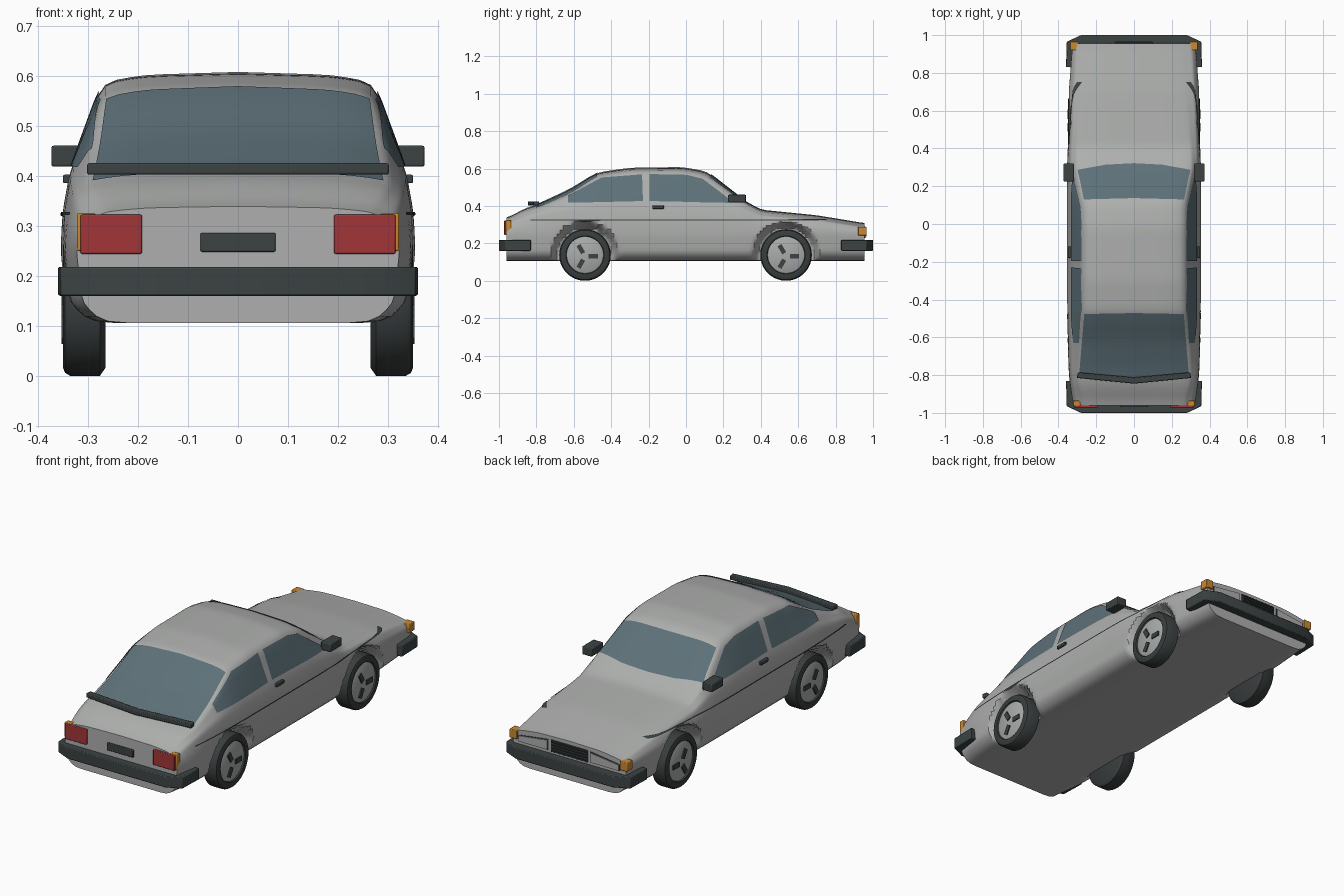
import bpy, bmesh, math
from mathutils import Vector
from mathutils.bvhtree import BVHTree

cube = bpy.data.objects.get("Cube")
if cube:
    bpy.data.objects.remove(cube, do_unlink=True)


def material(name, rgb):
    m = bpy.data.materials.new(name)
    m.use_nodes = True
    m.diffuse_color = (*rgb, 1)
    m.node_tree.nodes["Principled BSDF"].inputs["Base Color"].default_value = (*rgb, 1)
    return m


paint = material("grey paint", (0.42, 0.43, 0.42))
glass = material("tinted glass", (0.11, 0.165, 0.19))
trim = material("dark trim", (0.045, 0.055, 0.055))
rubber = material("tyre rubber", (0.04, 0.047, 0.047))
alloy = material("wheel alloy", (0.40, 0.41, 0.41))
red = material("tail red", (0.36, 0.035, 0.04))
amber = material("amber", (0.60, 0.25, 0.03))
made = []


def finish(name, bm, mat, bevel=0):
    mesh = bpy.data.meshes.new(name)
    bm.to_mesh(mesh)
    bm.free()
    mesh.materials.append(mat)
    ob = bpy.data.objects.new(name, mesh)
    bpy.context.collection.objects.link(ob)
    if bevel:
        mod = ob.modifiers.new("soft edges", 'BEVEL')
        mod.width, mod.segments = bevel, 2
    made.append(ob)
    return ob


def prism(name, outline, axis, lo, hi, mat, bevel=0):
    """Extrude a flat outline along an axis (0 x, 1 y, 2 z)."""
    bm = bmesh.new()
    rings = []
    for h in (lo, hi):
        ring = []
        for p in outline:
            co = list(p)
            co.insert(axis, h)
            ring.append(bm.verts.new(co))
        rings.append(ring)
        bm.faces.new(ring)
    n = len(outline)
    for i in range(n):
        j = (i + 1) % n
        bm.faces.new((rings[0][i], rings[0][j], rings[1][j], rings[1][i]))
    bmesh.ops.recalc_face_normals(bm, faces=bm.faces)
    return finish(name, bm, mat, bevel)


def box(name, x, y, z, mat, bevel=0):
    return prism(name, [(x[0], y[0]), (x[1], y[0]), (x[1], y[1]), (x[0], y[1])],
                 2, z[0], z[1], mat, bevel)


def lerp_list(points, t):
    """Point at fraction t along a list of points."""
    u = t * (len(points) - 1)
    i = min(int(u), len(points) - 2)
    return Vector(points[i]).lerp(Vector(points[i + 1]), u - i)


# Body stations: y, half width, shoulder x z, roof edge x z, crown z
STATIONS = [
    (-0.96, .322, .305, .305, .26, .325, .335),
    (-0.85, .340, .325, .345, .29, .375, .392),
    (-0.79, .346, .330, .360, .30, .388, .408),
    (-0.62, .352, .336, .390, .29, .460, .487),
    (-0.47, .355, .337, .405, .27, .560, .580),
    (-0.30, .355, .337, .405, .27, .585, .604),
    (-0.02, .355, .337, .405, .27, .587, .608),
    (0.11, .355, .337, .405, .27, .563, .585),
    (0.30, .355, .338, .380, .305, .425, .437),
    (0.40, .352, .335, .345, .30, .368, .380),
    (0.70, .346, .322, .325, .27, .337, .350),
    (0.955, .326, .305, .285, .25, .295, .308)]
REAR, NOSE = STATIONS[0][0], STATIONS[-1][0]
WHEEL_Y, WHEEL_Z = (-0.54, 0.535), 0.138


def station(y):
    y = max(REAR, min(NOSE, y))
    for a, b in zip(STATIONS, STATIONS[1:]):
        if y <= b[0]:
            return Vector(a[1:]).lerp(Vector(b[1:]), (y - a[0]) / (b[0] - a[0]))


def half_section(y):
    w, xs, zs, xr, zr, zt = (station(y - .03) + station(y) * 2 + station(y + .03)) / 4
    key = [(0, .106), (w - .055, .106), (w - .012, .145), (w, .25),
           (w - .004, .25 + (zs - .25) * .5), (xs, zs), (xr, zr),
           (xr * .7, zr + (zt - zr) * .72), (0, zt)]
    pts = []
    for a, b, k in zip(key, key[1:], (6, 3, 6, 3, 4, 7, 3, 5)):
        pts += [Vector(a).lerp(Vector(b), i / k) for i in range(k)]
    pts.append(Vector(key[-1]))
    return [pts[0]] + [(a + 2 * b + c) / 4 for a, b, c in zip(pts, pts[1:], pts[2:])] + [pts[-1]]


def tuck(x, y, z):
    """Draw the side panel in around the wheels."""
    d = min(math.hypot(y - wy, z - WHEEL_Z) for wy in WHEEL_Y)
    f = max(0, min(1, (.182 - d) / .038))
    f = f * f * (3 - 2 * f)
    return x + (min(x, .275) - x) * f


# Body shell lofted from tail to nose
bm = bmesh.new()
rings, count = [], 120
for i in range(count + 1):
    y = REAR + (NOSE - REAR) * i / count
    half = [(tuck(p.x, y, p.y), p.y) for p in half_section(y)]
    loop = half + [(-x, z) for x, z in half[-2:0:-1]]
    rings.append([bm.verts.new((x, y, z)) for x, z in loop])
for a, b in zip(rings, rings[1:]):
    for j in range(len(a)):
        k = (j + 1) % len(a)
        bm.faces.new((a[j], a[k], b[k], b[j]))
bm.faces.new(rings[0])
bm.faces.new(rings[-1])
bmesh.ops.recalc_face_normals(bm, faces=bm.faces)
shell = BVHTree.FromBMesh(bm)
finish("body", bm, paint)


def patch(name, lower, upper, side, mat, cols=20, rows=8):
    """Thin panel laid on the body; side 0 casts from above, +-1 from a flank."""
    bm = bmesh.new()
    grid = []
    for r in range(rows + 1):
        row = []
        for c in range(cols + 1):
            p = lerp_list(lower, c / cols).lerp(lerp_list(upper, c / cols), r / rows)
            start = Vector((side, p.x, p.y)) if side else Vector((p.x, p.y, 1))
            ray = Vector((-side, 0, 0)) if side else Vector((0, 0, -1))
            hit, nor = shell.ray_cast(start, ray)[:2]
            if hit is None:
                hit, nor = shell.find_nearest(start)[:2]
            row.append(bm.verts.new(hit + nor * .004))
        grid.append(row)
    out = Vector((side, 0, 0)) if side else Vector((0, 0, 1))
    for a, b in zip(grid, grid[1:]):
        for c in range(cols):
            f = bm.faces.new((a[c], a[c + 1], b[c + 1], b[c]))
            f.normal_update()
            if f.normal.dot(out) < 0:
                f.normal_flip()
    finish(name, bm, mat)


# Windscreen and rear window
patch("windscreen", [(-.297, .285), (-.15, .312), (0, .32), (.15, .312), (.297, .285)],
      [(-.264, .128), (0, .135), (.264, .128)], 0, glass)
patch("rear_window", [(-.29, -.80), (0, -.82), (.29, -.80)],
      [(-.262, -.475), (0, -.47), (.262, -.475)], 0, glass)

# Flank parts on both sides
for s, tag in ((1, "left"), (-1, "right")):
    patch(tag + "_quarter_window", [(-.63, .415), (-.43, .42), (-.23, .425)],
          [(-.63, .452), (-.45, .55), (-.235, .567)], s, glass)
    patch(tag + "_door_window", [(-.195, .425), (-.05, .422), (.09, .418), (.225, .415)],
          [(-.195, .568), (0, .565), (.09, .543), (.238, .43)], s, glass)
    patch(tag + "_side_stripe", [(-.83, .321), (.75, .321)],
          [(-.83, .327), (.75, .327)], s, trim, 70, 1)

    def span(a, b):
        return tuple(sorted((s * a, s * b)))

    box(tag + "_mirror", span(.318, .373), (.225, .32), (.418, .46), trim, .004)
    box(tag + "_door_handle", span(.33, .350), (-.18, -.118), (.385, .402), trim, .003)
    box(tag + "_tail_light", span(.192, .315), (-.972, -.95), (.244, .322), red, .003)
    box(tag + "_rear_indicator", span(.285, .322), (-.964, -.935), (.25, .325), amber, .003)
    box(tag + "_front_indicator", span(.295, .338), (.92, .966), (.243, .288), amber, .003)
    lamp = [(.12, .232), (.29, .232), (.29, .265), (.12, .288)]
    prism(tag + "_headlight_frame", [(s * x, z) for x, z in lamp], 1, .95, .958, trim)
    prism(tag + "_headlight", [(s * (.205 + (x - .205) * .96), .25 + (z - .25) * .88)
                               for x, z in lamp], 1, .955, .962, paint)

# Grille with slats, rear plate
box("grille", (-.105, .105), (.94, .96), (.228, .29), trim, .002)
for i in range(4):
    z = .237 + i * .014
    box("grille_slat", (-.098, .098), (.955, .966), (z, z + .005), rubber)
box("rear_plate", (-.075, .075), (-.97, -.95), (.248, .286), trim, .003)

# Wrap-around bumpers
half = [(.30, .945), (.33, .83), (.36, .83), (.356, .965), (.28, 1.0)]
wrap = half + [(-x, y) for x, y in reversed(half)]
prism("front_bumper", wrap, 2, .16, .218, trim, .004)
prism("rear_bumper", [(x, -y) for x, y in wrap], 2, .16, .218, trim, .004)

# Tail spoiler, slightly swept
prism("spoiler", [(-.302, -.815), (0, -.845), (.302, -.815), (.298, -.785), (0, -.812),
                  (-.298, -.785)], 2, .402, .425, trim, .004)


def lathe(name, profile, s, wy, mat, segs=36):
    bm = bmesh.new()
    vs = [bm.verts.new((s * x, wy, WHEEL_Z + r)) for x, r in profile]
    es = [bm.edges.new(e) for e in zip(vs, vs[1:])]
    bmesh.ops.spin(bm, geom=vs + es, cent=(0, wy, WHEEL_Z), axis=(1, 0, 0),
                   angle=math.tau, steps=segs)
    bmesh.ops.remove_doubles(bm, verts=bm.verts, dist=1e-5)
    bmesh.ops.recalc_face_normals(bm, faces=bm.faces)
    finish(name, bm, mat)


# Wheels: tyre, disc and three slots
TYRE = [(.265, 0), (.265, .122), (.276, .138), (.336, .138), (.346, .132), (.35, .122),
        (.35, .102), (.342, .098), (.342, 0)]
DISC = [(.335, 0), (.335, .099), (.343, .099), (.347, .092), (.347, 0)]
for s in (1, -1):
    for wy in WHEEL_Y:
        lathe("tyre", TYRE, s, wy, rubber)
        lathe("wheel_disc", DISC, s, wy, alloy)
        for k in range(3):
            a = k * math.tau / 3
            slot = [(.02, -.012), (.07, -.012), (.07, .012), (.02, .012)]
            pts = [(wy + u * math.cos(a) - v * math.sin(a),
                    WHEEL_Z - .008 + u * math.sin(a) + v * math.cos(a)) for u, v in slot]
            prism("wheel_slot", pts, 0, *sorted((s * .344, s * .353)), trim)

# Smooth shading with sharp edges kept
bpy.ops.object.select_all(action='DESELECT')
for ob in made:
    ob.select_set(True)
bpy.context.view_layer.objects.active = made[0]
bpy.ops.object.shade_smooth_by_angle(angle=math.radians(35))
